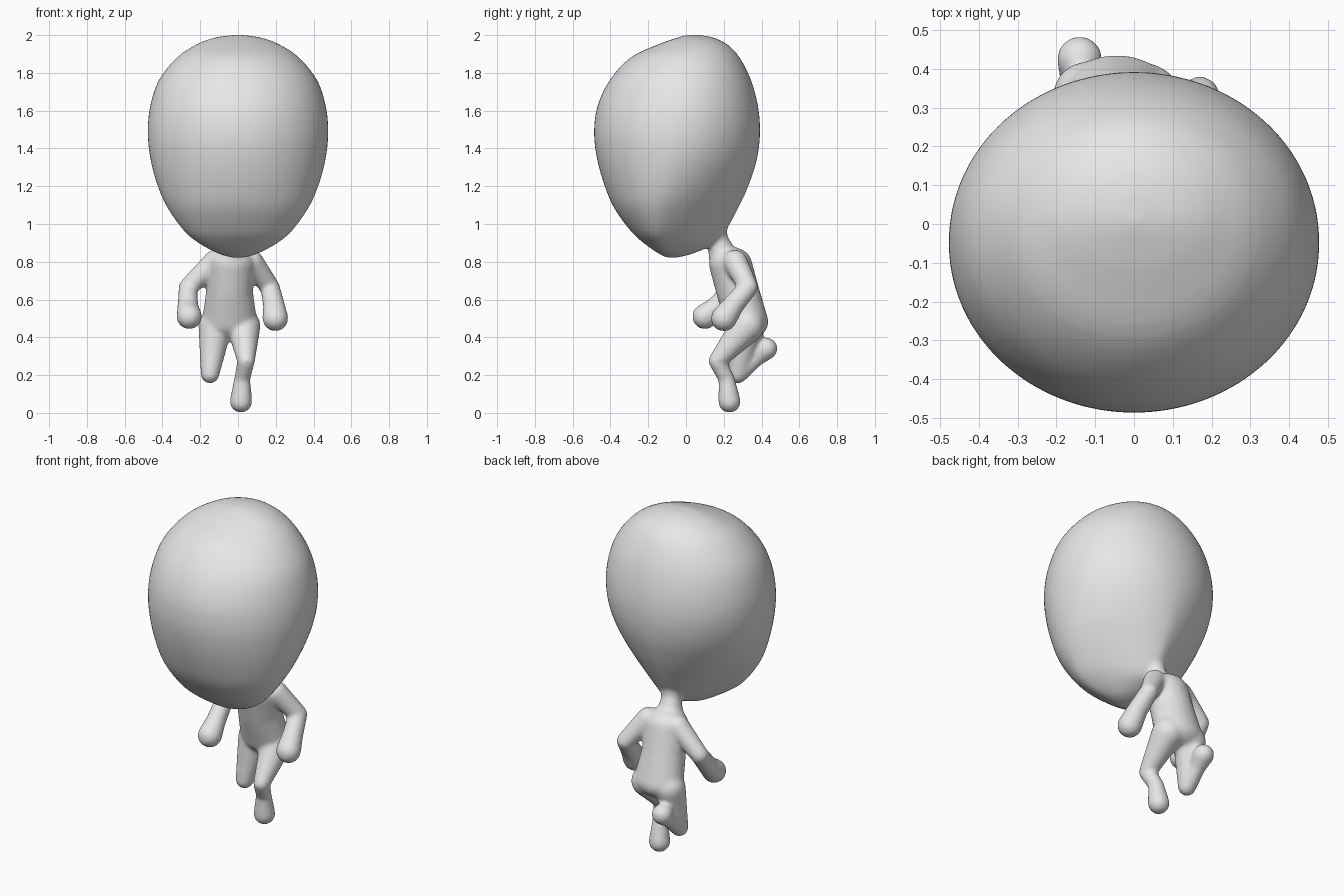
import bpy, bmesh, math
from mathutils import Vector

cube = bpy.data.objects.get("Cube")
if cube:
    bpy.data.objects.remove(cube)

figure = bmesh.new()


def absorb(part):
    """Add a finished closed part to the figure."""
    bmesh.ops.recalc_face_normals(part, faces=part.faces[:])
    temp = bpy.data.meshes.new("part")
    part.to_mesh(temp)
    part.free()
    figure.from_mesh(temp)
    bpy.data.meshes.remove(temp)


def ball_points(center, radius):
    """Points on an ellipsoid; radius is one number or three."""
    radii = Vector(radius if isinstance(radius, tuple) else (radius,) * 3)
    ball = bmesh.new()
    bmesh.ops.create_icosphere(ball, subdivisions=3, radius=1)
    points = [Vector(center) + v.co * radii for v in ball.verts]
    ball.free()
    return points


def limb(*balls):
    """Hull each pair of neighbouring balls into a tapered segment."""
    for start, end in zip(balls, balls[1:]):
        part = bmesh.new()
        for point in ball_points(*start) + ball_points(*end):
            part.verts.new(point)
        bmesh.ops.convex_hull(part, input=part.verts[:])
        loose = [v for v in part.verts if not v.link_faces]
        bmesh.ops.delete(part, geom=loose, context='VERTS')
        absorb(part)


def spline(rows, steps):
    """Smoothly interpolate rows of numbers."""
    result = []
    for i in range(len(rows) - 1):
        a, b = rows[max(i - 1, 0)], rows[i]
        c, d = rows[i + 1], rows[min(i + 2, len(rows) - 1)]
        for s in range(steps):
            t = s / steps
            result.append([
                q + t / 2 * (r - p + t * (2 * p - 5 * q + 4 * r - e
                             + t * (3 * (q - r) + e - p)))
                for p, q, r, e in zip(a, b, c, d)])
    return result + [list(rows[-1])]


def loft_head(rows, sides):
    """Stack egg-shaped rings, pinched at the back towards the neck."""
    part = bmesh.new()
    rings = []
    for z, front, back, mid, width, pinch in spline(rows, 4):
        ring = []
        for k in range(sides):
            angle = math.tau * k / sides
            c, s = math.cos(angle), math.sin(angle)
            power = pinch if s > 0 else 1
            x = width * math.copysign(abs(c) ** power, c)
            depth = abs(s) ** power
            y = mid + depth * (back - mid if s > 0 else front - mid)
            ring.append(part.verts.new((x, y, z)))
        rings.append(ring)
    for low, high in zip(rings, rings[1:]):
        for k in range(sides):
            n = (k + 1) % sides
            part.faces.new((low[k], low[n], high[n], high[k]))
    part.faces.new(rings[0])
    part.faces.new(rings[-1])
    absorb(part)


# Head: height, front, back, widest depth, half width, back pinch
loft_head([
    (2.0, 0.0, 0.08, 0.04, 0.03, 1),
    (1.985, -0.05, 0.15, 0.03, 0.13, 1),
    (1.95, -0.15, 0.22, 0.02, 0.22, 1),
    (1.88, -0.295, 0.285, 0.0, 0.325, 1),
    (1.76, -0.405, 0.345, -0.02, 0.42, 1),
    (1.62, -0.47, 0.382, -0.03, 0.466, 1),
    (1.48, -0.487, 0.392, -0.05, 0.478, 1),
    (1.34, -0.47, 0.375, -0.07, 0.463, 1.05),
    (1.2, -0.43, 0.33, -0.1, 0.425, 1.15),
    (1.08, -0.378, 0.275, -0.13, 0.37, 1.25),
    (0.96, -0.29, 0.21, -0.14, 0.283, 1.35),
    (0.9, -0.225, 0.165, -0.13, 0.21, 1.35),
    (0.86, -0.17, 0.08, -0.1, 0.14, 1.2),
    (0.835, -0.13, 0.01, -0.07, 0.08, 1),
    (0.822, -0.1, -0.05, -0.075, 0.03, 1),
], 64)

# Neck
limb(((-0.03, 0.195, 0.83), 0.075), ((-0.02, 0.17, 0.92), 0.052),
     ((0, 0.14, 1.02), 0.075))

# Torso
limb(((-0.035, 0.235, 0.79), (0.125, 0.115, 0.09)),
     ((-0.045, 0.275, 0.64), (0.125, 0.115, 0.1)),
     ((-0.045, 0.325, 0.48), (0.147, 0.112, 0.09)))

# Right arm: shoulder, elbow, wrist, hand
limb(((-0.12, 0.25, 0.8), 0.065), ((-0.265, 0.25, 0.665), 0.05),
     ((-0.265, 0.16, 0.56), 0.056), ((-0.258, 0.1, 0.51), 0.068))

# Left arm: shoulder, elbow, wrist, hand
limb(((0.07, 0.26, 0.8), 0.065), ((0.17, 0.33, 0.665), 0.052),
     ((0.19, 0.25, 0.57), 0.058), ((0.198, 0.2, 0.5), 0.069))

# Right leg, kicked back: hip, knee, ankle, foot
limb(((-0.12, 0.33, 0.46), 0.09), ((-0.148, 0.275, 0.205), 0.05),
     ((-0.145, 0.37, 0.29), 0.045), ((-0.14, 0.425, 0.34), 0.06))

# Left leg, planted: hip, knee, ankle, foot
limb(((0.03, 0.325, 0.46), 0.09), ((0.043, 0.165, 0.275), 0.047),
     ((0.022, 0.215, 0.18), 0.043), ((0.016, 0.23, 0.06), 0.06))

mesh = bpy.data.meshes.new("big_headed_figure")
figure.to_mesh(mesh)
figure.free()
body = bpy.data.objects.new("big_headed_figure", mesh)
bpy.context.collection.objects.link(body)

# Fuse the parts into one soft skin
remesh = body.modifiers.new("fuse", 'REMESH')
remesh.mode = 'VOXEL'
remesh.voxel_size = 0.01
remesh.use_smooth_shade = True
soften = body.modifiers.new("soften", 'SMOOTH')
soften.factor = 0.5
soften.iterations = 14

clay = bpy.data.materials.new("light_grey")
clay.use_nodes = True
grey = (0.8, 0.8, 0.8, 1)
clay.diffuse_color = grey
clay.node_tree.nodes["Principled BSDF"].inputs["Base Color"].default_value = grey
mesh.materials.append(clay)
for face in mesh.polygons:
    face.use_smooth = True
